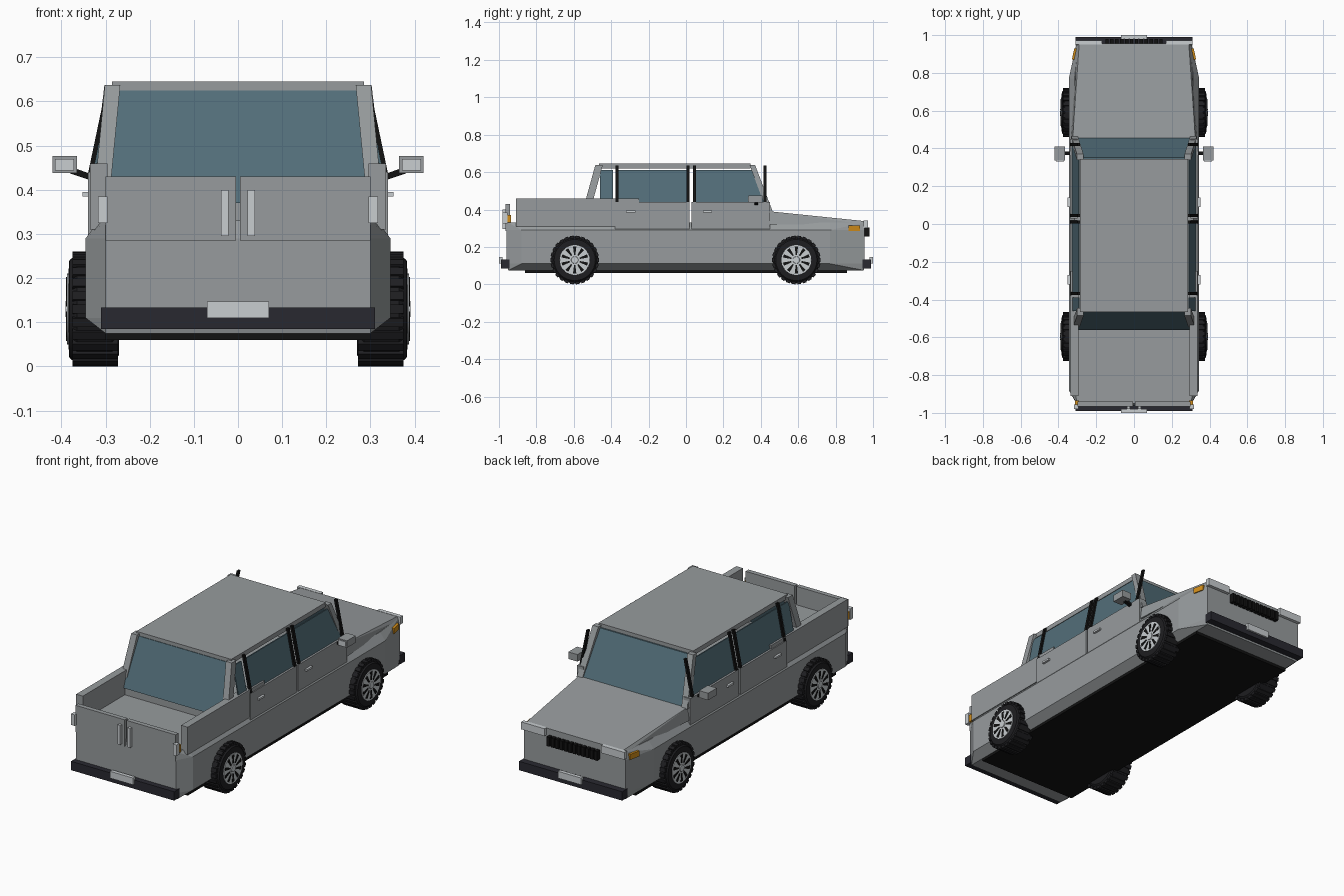
import bpy
import bmesh
import math
from mathutils import Vector

default_cube = bpy.data.objects.get("Cube")
if default_cube:
    bpy.data.objects.remove(default_cube, do_unlink=True)


def make_material(name, red, green, blue):
    material = bpy.data.materials.new(name)
    material.use_nodes = True
    colour = (red, green, blue, 1)
    material.diffuse_color = colour
    shader = material.node_tree.nodes["Principled BSDF"]
    shader.inputs["Base Color"].default_value = colour
    shader.inputs["Roughness"].default_value = .6
    return material


body_grey = make_material("body grey", .31, .33, .34)
window_blue = make_material("window blue", .085, .155, .19)
tyre_black = make_material("tyre black", .013, .013, .015)
bumper_dark = make_material("bumper dark", .022, .022, .03)
trim_black = make_material("trim black", .006, .006, .006)
light_silver = make_material("light silver", .58, .61, .63)
signal_orange = make_material("signal orange", .65, .27, .01)


def finish(name, material, mesh_builder, mirror):
    """Turn a bmesh into an object, optionally mirrored to the other side."""
    mesh = bpy.data.meshes.new(name)
    mesh_builder.to_mesh(mesh)
    mesh_builder.free()
    mesh.materials.append(material)
    part = bpy.data.objects.new(name, mesh)
    bpy.context.collection.objects.link(part)
    if mirror:
        modifier = part.modifiers.new("Mirror", "MIRROR")
        modifier.use_mirror_merge = False
    return part


def add_hull(builder, points):
    """Add one convex solid around the points."""
    verts = [builder.verts.new(point) for point in points]
    result = bmesh.ops.convex_hull(builder, input=verts)
    unused = [v for v in result["geom_interior"] if isinstance(v, bmesh.types.BMVert)]
    bmesh.ops.delete(builder, geom=unused, context="VERTS")


def solid(name, material, *point_groups, mirror=False):
    builder = bmesh.new()
    for points in point_groups:
        add_hull(builder, points)
    bmesh.ops.dissolve_limit(builder, angle_limit=math.radians(1),
                             verts=builder.verts[:], edges=builder.edges[:])
    bmesh.ops.recalc_face_normals(builder, faces=builder.faces[:])
    return finish(name, material, builder, mirror)


def corners(x, y, z):
    return [(a, b, c) for a in x for b in y for c in z]


def box(name, material, x, y, z, mirror=False):
    return solid(name, material, corners(x, y, z), mirror=mirror)


def beam(name, material, start, end, size, mirror=True):
    """Slanted bar with level ends; size is its width in x and y."""
    points = []
    for centre in (start, end):
        for side in (-.5, .5):
            for along in (-.5, .5):
                points.append(Vector(centre) + Vector((side * size[0], along * size[1], 0)))
    return solid(name, material, points, mirror=mirror)


def both_sides(outline, height):
    return [(side * x, y, height) for x, y in outline for side in (-1, 1)]


# Lower body with chamfered corners, tucked sill and sloped shoulder
waist = [(.30, -.96), (.345, -.88), (.345, .77), (.305, .955)]
shoulder = [(.30, -.95), (.315, -.88), (.315, .77), (.295, .955)]
sill = [(.30, -.95), (.30, .95)]
solid("lower_body", body_grey,
      both_sides(sill, .075) + both_sides(waist, .11)
      + both_sides(waist, .29) + both_sides(shoulder, .33))
box("floor_pan", trim_black, x=(-.30, .30), y=(-.86, .86), z=(.06, .08))

# Hood
hood_base = [(.335, .44), (.30, .955)]
solid("hood", body_grey,
      both_sides(hood_base, .32) + both_sides([(.325, .45)], .39)
      + both_sides([(.29, .955)], .338))

# Cargo bed, tailgate and cab rear wall
box("bed_wall", body_grey, x=(.295, .335), y=(-.91, -.37), z=(.31, .46), mirror=True)
box("bed_wall_tip", body_grey, x=(.30, .335), y=(-.38, -.25), z=(.44, .46), mirror=True)
box("tailgate", body_grey, x=(.005, .30), y=(-.965, -.94), z=(.285, .43), mirror=True)
box("tailgate_bar", light_silver, x=(.022, .038), y=(-.98, -.96), z=(.295, .40), mirror=True)
box("cab_rear_wall", body_grey, x=(-.30, .30), y=(-.55, -.53), z=(.32, .39))

# Doors with handles
for label, span, handle in (("rear", (-.38, .02), -.295), ("front", (.03, .45), .115)):
    box(label + "_door", body_grey, x=(.30, .34), y=span, z=(.295, .44), mirror=True)
    box(label + "_door_handle", light_silver, x=(.33, .352),
        y=(handle - .025, handle + .025), z=(.385, .395), mirror=True)

# Roof and pillars
box("roof", body_grey, x=(-.285, .285), y=(-.465, .345), z=(.62, .645))
beam("front_pillar", body_grey, (.315, .45, .385), (.285, .355, .637), (.035, .03))
beam("rear_pillar", body_grey, (.305, -.525, .42), (.284, -.465, .637), (.035, .04))


# Windscreen and rear window
def sloped_window(name, low_y, low_z, top_y, top_z):
    points = []
    for offset in (0, .008):
        points += both_sides([(.305, low_y + offset)], low_z)
        points += both_sides([(.28, top_y + offset)], top_z)
    solid(name, window_blue, points)


sloped_window("windscreen", .45, .385, .345, .625)
sloped_window("rear_window", -.56, .37, -.468, .625)

# Side windows lean in towards the roof
for label, back, front in (("quarter", -.46, -.39), ("rear_door", -.36, .005),
                           ("front_door", .05, .42)):
    slope_end = front - .06 if label == "front_door" else front
    pane = [(x + t, y, z) for t in (0, .006) for x, y, z in
            ((.325, back, .43), (.325, front, .43), (.288, back, .61), (.288, slope_end, .61))]
    solid(label + "_window", window_blue, pane, mirror=True)

# Black window strips
for number, y in enumerate((-.368, .01, .046, .422)):
    beam("window_strip_" + "abcd"[number], trim_black,
         (.334, y, .435), (.292, y, .635), (.012, .016))

# Bumpers, number plates and lamps
for label, facing in (("rear", -1), ("front", 1)):
    box(label + "_bumper", bumper_dark, x=(-.31, .31),
        y=(facing * .945, facing * .99), z=(.085, .133))
    box(label + "_number_plate", light_silver, x=(-.07, .07),
        y=(facing * .98, facing), z=(.11, .147))
box("tail_lamp", light_silver, x=(.295, .317), y=(-.98, -.955), z=(.325, .385), mirror=True)
box("rear_signal", signal_orange, x=(.29, .313), y=(-.955, -.935), z=(.33, .37), mirror=True)
box("head_lamp", light_silver, x=(.17, .31), y=(.95, .972), z=(.30, .34), mirror=True)
solid("front_signal", signal_orange,
      corners((.28, .329), (.87,), (.285, .315)) + corners((.28, .316), (.93,), (.285, .315)),
      mirror=True)

# Grille made of slats
slats = []
for step in range(12):
    x = -.143 + step * .026
    slats.append(corners((x - .009, x + .009), (.95, .98), (.255, .305)))
solid("grille_slats", trim_black, *slats)

# Mirrors on short arms
box("wing_mirror", body_grey, x=(.365, .42), y=(.335, .41), z=(.438, .476), mirror=True)
box("mirror_glass", light_silver, x=(.371, .414), y=(.331, .336), z=(.444, .47), mirror=True)
solid("mirror_arm", trim_black,
      corners((.33,), (.365, .385), (.42, .435)) + corners((.38,), (.365, .385), (.437, .452)),
      mirror=True)


# Wheels
def ring(x, radius, centre, count=32):
    turns = [math.tau * step / count for step in range(count)]
    return [(x, centre + radius * math.cos(t), .13 + radius * math.sin(t)) for t in turns]


def spoke_block(angle, radii, widths, x):
    """Radial block; its two widths belong to the inner and outer radius."""
    points = []
    for radius, width in zip(radii, widths):
        for side in (-width / 2, width / 2):
            across = Vector((math.cos(angle), math.sin(angle))) * radius
            across += Vector((-math.sin(angle), math.cos(angle))) * side
            points += [(depth, across.x + wheel_y, .13 + across.y) for depth in x]
    return points


for label, wheel_y in (("rear", -.595), ("front", .59)):
    profile = ((.27, .105), (.285, .125), (.365, .125), (.382, .11), (.384, .08))
    tyre = solid(label + "_tyre", tyre_black,
                 [p for x, radius in profile for p in ring(x, radius, wheel_y)], mirror=True)
    treads = [spoke_block(math.tau * n / 26, (.115, .13), (.022, .02), (.272, .375))
              for n in range(26)]
    solid(label + "_tread", tyre_black, *treads, mirror=True)
    rim = solid(label + "_rim", light_silver,
                ring(.37, .083, wheel_y) + ring(.387, .08, wheel_y), mirror=True)
    slots = [spoke_block(math.tau * (n + .5) / 10, (.028, .072), (.007, .018), (.38, .389))
             for n in range(10)]
    solid(label + "_rim_slots", trim_black, *slots, mirror=True)
    solid(label + "_hub_cap", light_silver,
          ring(.38, .022, wheel_y, 16) + ring(.391, .018, wheel_y, 16), mirror=True)
    for part in (tyre, rim):
        bpy.ops.object.select_all(action="DESELECT")
        part.select_set(True)
        bpy.context.view_layer.objects.active = part
        bpy.ops.object.shade_smooth_by_angle(angle=math.radians(25))
